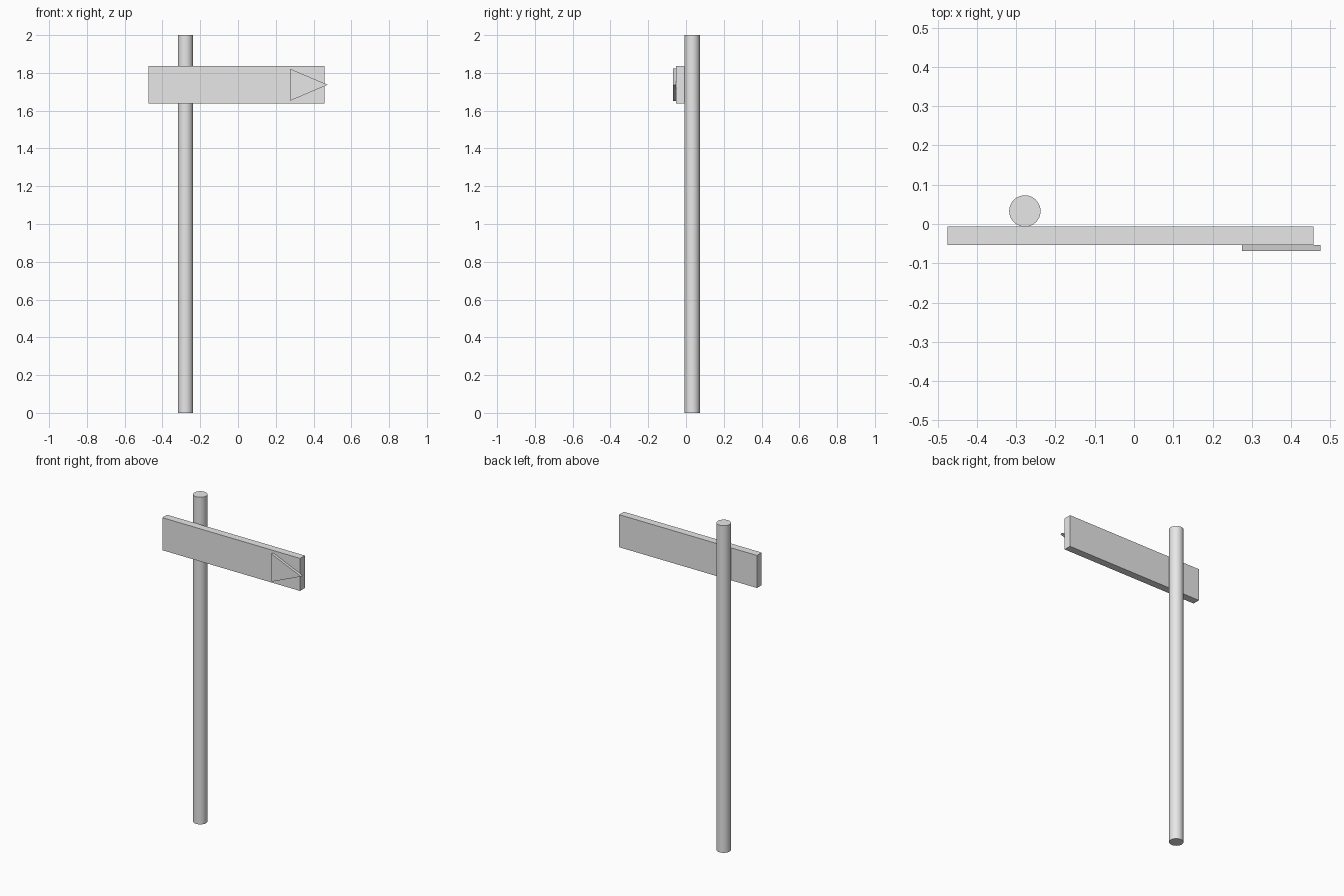
import bpy
import bmesh
from math import radians

cube = bpy.data.objects.get("Cube")
if cube:
    bpy.data.objects.remove(cube, do_unlink=True)

# One plain grey for every part
grey = bpy.data.materials.new("light_grey")
grey.use_nodes = True
colour = (0.8, 0.8, 0.8, 1)
grey.diffuse_color = colour
grey.node_tree.nodes["Principled BSDF"].inputs["Base Color"].default_value = colour


def plate(name, outline, y_front, y_back):
    """Extrude an (x, z) outline from y_front to y_back."""
    bm = bmesh.new()
    face = bm.faces.new([bm.verts.new((x, y_front, z)) for x, z in outline])
    result = bmesh.ops.extrude_face_region(bm, geom=[face], use_keep_orig=True)
    moved = [v for v in result["geom"] if isinstance(v, bmesh.types.BMVert)]
    bmesh.ops.translate(bm, verts=moved, vec=(0, y_back - y_front, 0))
    bmesh.ops.recalc_face_normals(bm, faces=bm.faces)
    mesh = bpy.data.meshes.new(name)
    bm.to_mesh(mesh)
    bm.free()
    mesh.materials.append(grey)
    obj = bpy.data.objects.new(name, mesh)
    bpy.context.collection.objects.link(obj)
    return obj


# Round post
bpy.ops.mesh.primitive_cylinder_add(vertices=48, radius=0.04, depth=2,
                                    location=(-0.278, 0.033, 1))
post = bpy.context.object
post.name = "post"
post.data.materials.append(grey)
bpy.ops.object.shade_smooth_by_angle(angle=radians(30))

# Sign board on the front of the post
left, right, low, high = -0.475, 0.457, 1.638, 1.837
plate("sign_board", [(left, low), (right, low), (right, high), (left, high)],
      -0.053, -0.007)

# Raised triangular pointer, its tip just past the board end
plate("arrow_pointer", [(0.275, 1.652), (0.475, 1.737), (0.275, 1.822)],
      -0.069, -0.053)
